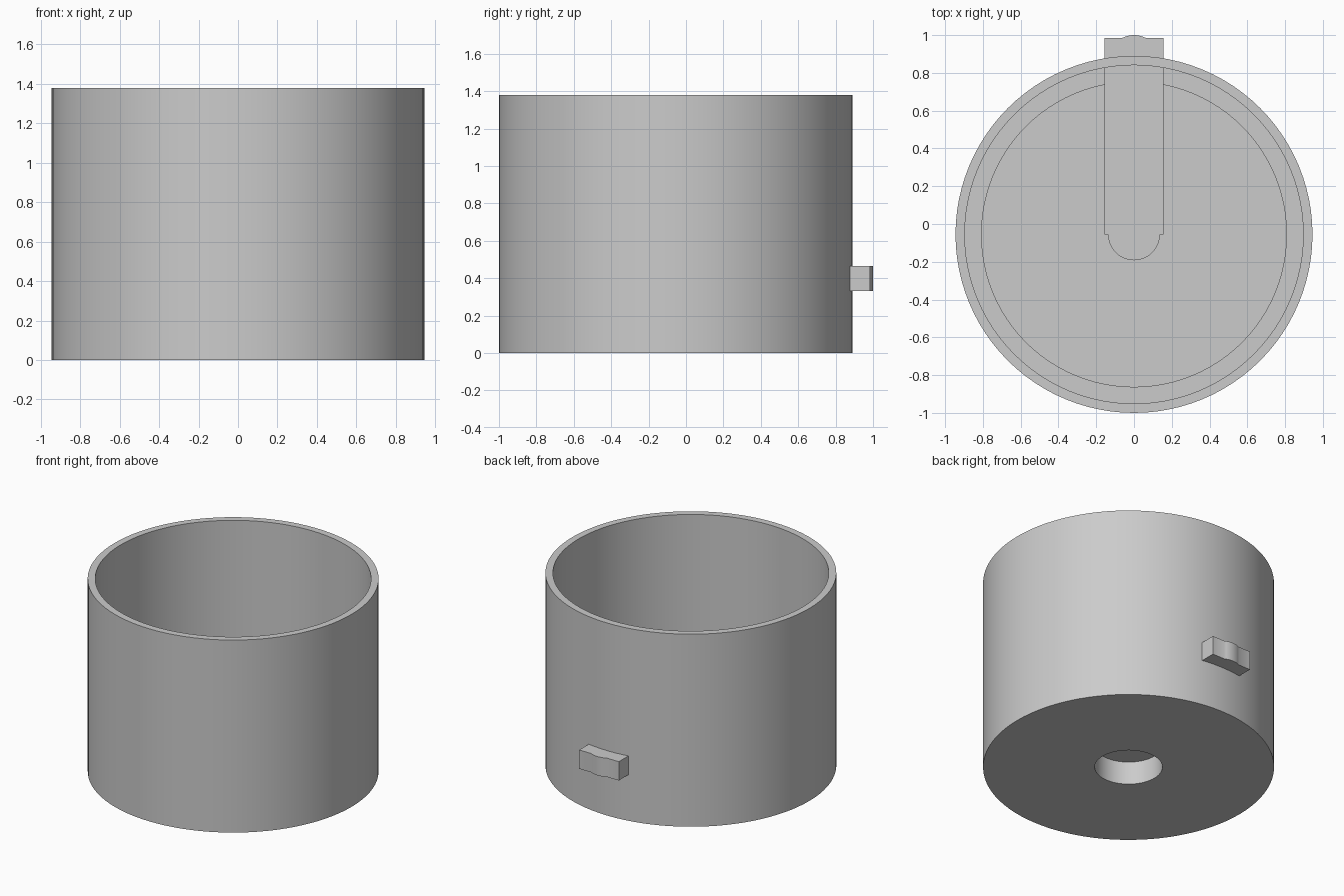
import bpy, bmesh
from math import sin, cos, pi, radians, acos

if "Cube" in bpy.data.objects:
    bpy.data.objects.remove(bpy.data.objects["Cube"], do_unlink=True)

AXIS_Y = -0.055          # centre of the round parts
SEGMENTS = 96

grey = bpy.data.materials.new("plain_grey")
grey.use_nodes = True
colour = (0.6, 0.6, 0.6, 1)
grey.diffuse_color = colour
grey.node_tree.nodes["Principled BSDF"].inputs["Base Color"].default_value = colour


def finish(name, bm, y=0.0):
    bmesh.ops.recalc_face_normals(bm, faces=bm.faces)
    mesh = bpy.data.meshes.new(name)
    bm.to_mesh(mesh)
    bm.free()
    mesh.materials.append(grey)
    obj = bpy.data.objects.new(name, mesh)
    obj.location.y = y
    bpy.context.collection.objects.link(obj)
    bpy.ops.object.select_all(action='DESELECT')
    obj.select_set(True)
    bpy.context.view_layer.objects.active = obj
    bpy.ops.object.shade_smooth_by_angle(angle=radians(30))
    return obj


def lathe(name, profile):
    """Turn a closed (radius, height) profile around the vertical axis."""
    bm = bmesh.new()
    rings = [[bm.verts.new((r * cos(a), r * sin(a), z)) for r, z in profile]
             for a in (2 * pi * i / SEGMENTS for i in range(SEGMENTS))]
    count = len(profile)
    for i, ring in enumerate(rings):
        following = rings[(i + 1) % SEGMENTS]
        for j in range(count):
            k = (j + 1) % count
            bm.faces.new((ring[j], following[j], following[k], ring[k]))
    return finish(name, bm, AXIS_Y)


def extrude(name, outline, bottom, top, y=0.0):
    """Raise a flat outline between two heights."""
    bm = bmesh.new()
    base = bm.faces.new([bm.verts.new((px, py, bottom)) for px, py in outline])
    raised = bmesh.ops.extrude_face_region(bm, geom=[base], use_keep_orig=True)
    verts = [g for g in raised["geom"] if isinstance(g, bmesh.types.BMVert)]
    bmesh.ops.translate(bm, verts=verts, vec=(0, 0, top - bottom))
    return finish(name, bm, y)


def arc(cy, radius, start, end, steps):
    return [(radius * cos(a), cy + radius * sin(a))
            for a in (start + (end - start) * i / steps for i in range(steps + 1))]


# Open container with a drive hole in its floor
FLOOR = 0.165
lathe("container", [(0.22, 0), (0.945, 0), (0.945, 1.38),
                    (0.896, 1.38), (0.896, FLOOR), (0.22, FLOOR)])

# Disc lying over the floor hole, and its centre pin
DISC_TOP = 0.30
extrude("turning_disc", arc(0, 0.81, 0, 2 * pi, SEGMENTS)[:-1], FLOOR, DISC_TOP, AXIS_Y)
extrude("centre_pin", arc(0, 0.072, 0, 2 * pi, 32)[:-1], DISC_TOP, 0.47, AXIS_Y)

# Arm from the centre out through the back wall, with a rounded boss at each end
HALF, END, BOSS = 0.157, 0.985, 0.137
boss_y = 1.0 - BOSS
spread = acos((END - boss_y) / BOSS)
outline = arc(AXIS_Y, BOSS, pi, 2 * pi, 24)
outline += [(HALF, AXIS_Y), (HALF, END)]
outline += arc(boss_y, BOSS, pi / 2 - spread, pi / 2 + spread, 10)
outline += [(-HALF, END), (-HALF, AXIS_Y)]
extrude("arm", outline, 0.33, 0.465)
